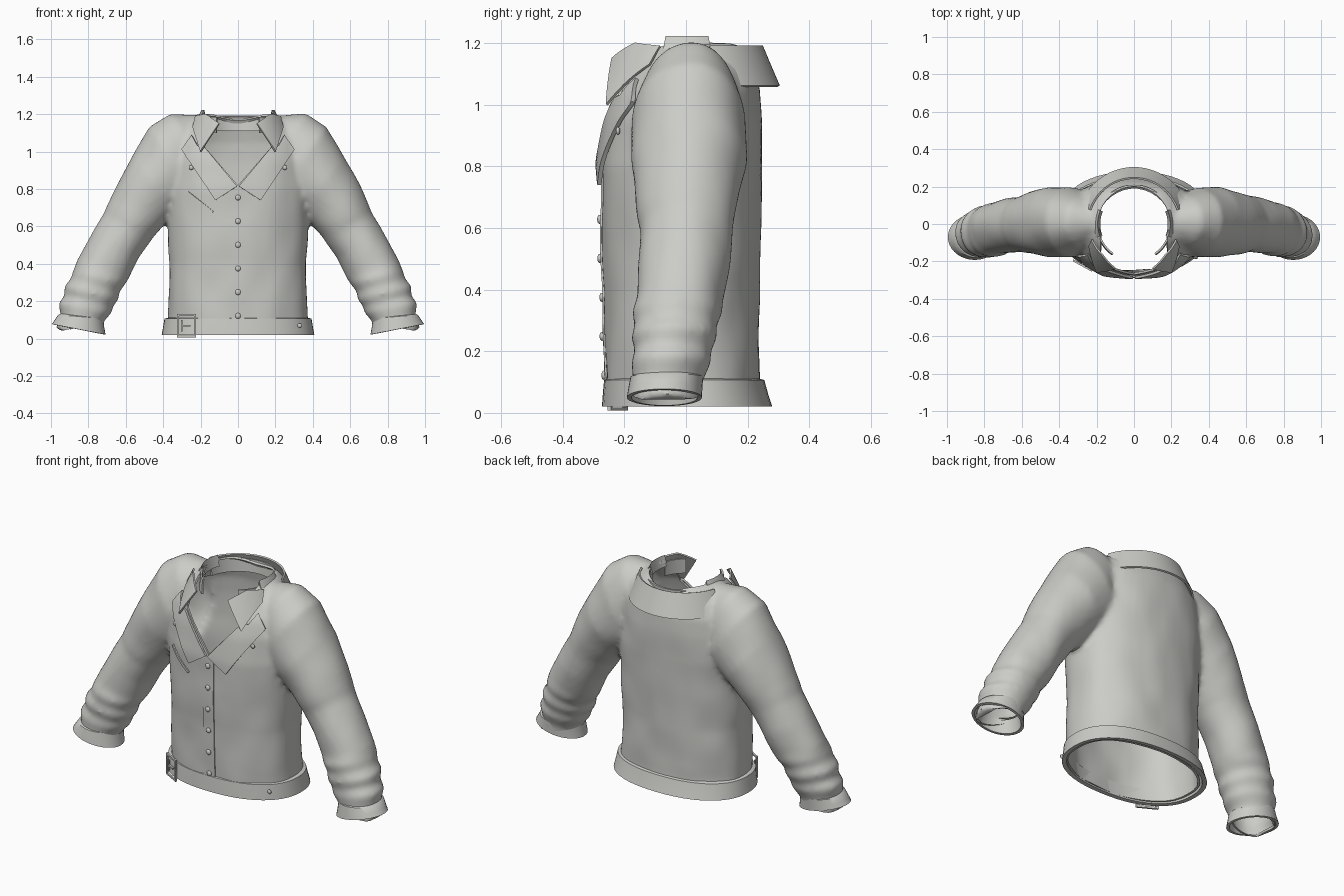
import bpy, bmesh, math
from mathutils import Vector, noise
from mathutils.bvhtree import BVHTree

cube = bpy.data.objects.get("Cube")
if cube:
    bpy.data.objects.remove(cube, do_unlink=True)

CLOTH = (0.6, 0.6, 0.575, 1)
mat = bpy.data.materials.new("grey_cloth")
mat.use_nodes = True
mat.diffuse_color = CLOTH
mat.node_tree.nodes["Principled BSDF"].inputs["Base Color"].default_value = CLOTH


def finish(name, bm, thick=0, offset=0, angle=40):
    """Turn a bmesh into a shaded object, with optional cloth thickness."""
    me = bpy.data.meshes.new(name)
    bm.to_mesh(me)
    bm.free()
    ob = bpy.data.objects.new(name, me)
    bpy.context.scene.collection.objects.link(ob)
    me.materials.append(mat)
    bpy.ops.object.select_all(action='DESELECT')
    ob.select_set(True)
    bpy.context.view_layer.objects.active = ob
    if thick:
        mod = ob.modifiers.new("thickness", 'SOLIDIFY')
        mod.thickness, mod.offset = thick, offset
        bpy.ops.object.modifier_apply(modifier=mod.name)
    bpy.ops.object.shade_smooth_by_angle(angle=math.radians(angle))
    return ob


def loft(bm, rings, closed=True, caps=False):
    rows = [[bm.verts.new(p) for p in ring] for ring in rings]
    n = len(rows[0])
    for a, b in zip(rows, rows[1:]):
        for i in range(n if closed else n - 1):
            j = (i + 1) % n
            bm.faces.new((a[i], a[j], b[j], b[i]))
    if caps:
        bm.faces.new(rows[0][::-1])
        bm.faces.new(rows[-1])
    bmesh.ops.recalc_face_normals(bm, faces=bm.faces)


def power(v):
    return math.copysign(abs(v) ** 0.88, v)


def body_ring(z, half, front, back, n=56):
    ring = []
    for i in range(n):
        a = math.tau * i / n
        y = power(math.sin(a))
        mid = (front + back) / 2
        ring.append((half * power(math.cos(a)), mid + y * (back - front) / 2, z))
    return ring


def sleeve_ring(side, outer_x, outer_z, inner_x, inner_z, yc, yh, n=36):
    o, i = Vector((outer_x, 0, outer_z)), Vector((inner_x, 0, inner_z))
    ring = []
    for k in range(n):
        a = math.tau * k / n
        p = (o + i) / 2 + (o - i) / 2 * math.cos(a)
        ring.append((side * p.x, yc + yh * math.sin(a), p.z))
    return ring


# Torso (z, half width, front, back) and sleeve (outer x z, inner x z, y centre, y half)
TORSO = [(0, .382, -.258, .245), (.12, .374, -.262, .238), (.4, .366, -.265, .238),
         (.6, .376, -.273, .243), (.8, .385, -.275, .248), (.95, .375, -.255, .245),
         (1.05, .345, -.23, .24), (1.12, .3, -.195, .222), (1.17, .25, -.165, .2),
         (1.203, .2, -.12, .17)]
SLEEVE = [(.2, 1.195, .12, 1, .01, .09), (.36, 1.2, .15, .9, .01, .145),
          (.475, 1.135, .2, .75, .01, .185), (.57, .97, .33, .67, .01, .188),
          (.66, .8, .4, .6, .005, .168), (.7, .72, .45, .55, 0, .157),
          (.72, .67, .47, .52, 0, .15), (.79, .54, .53, .43, -.005, .147),
          (.86, .42, .585, .32, -.02, .14), (.885, .36, .605, .29, -.03, .148),
          (.895, .32, .635, .25, -.035, .135), (.93, .28, .64, .21, -.04, .142),
          (.925, .23, .67, .17, -.045, .125), (.96, .19, .675, .14, -.05, .13),
          (.95, .12, .72, .09, -.06, .112), (.98, .05, .73, 0, -.065, .112)]

bm = bmesh.new()
loft(bm, [body_ring(*r) for r in TORSO], caps=True)
for side in (-1, 1):
    loft(bm, [sleeve_ring(side, *r) for r in SLEEVE], caps=True)
blank = finish("jacket_body", bm)
for kind in ('REMESH', 'SMOOTH'):
    mod = blank.modifiers.new(kind, kind)
    if kind == 'REMESH':
        mod.mode, mod.voxel_size = 'VOXEL', 0.015
    else:
        mod.factor, mod.iterations = 0.5, 5
    bpy.ops.object.modifier_apply(modifier=mod.name)
bm = bmesh.new()
bm.from_mesh(blank.data)
bpy.data.objects.remove(blank, do_unlink=True)

# Gentle cloth folds
bm.normal_update()
folds = [(v, v.normal * noise.noise(Vector((v.co.x * 7, v.co.y * 7, v.co.z * 5))) * 0.007)
         for v in bm.verts]
for v, shift in folds:
    v.co += shift
surface = BVHTree.FromBMesh(bm)


def cut(point, normal, clear=False, test=None):
    faces = [f for f in bm.faces if test is None or test(f.calc_center_median())]
    geom = {e for f in faces for e in (*f.verts, *f.edges)} | set(faces)
    bmesh.ops.bisect_plane(bm, geom=list(geom), plane_co=point, plane_no=normal,
                           clear_outer=clear, dist=1e-5)


def near_neck(c):
    return abs(c.x) < 0.26 and c.z > 0.78


# Open the hem, the sleeve ends, the round neck and the V at the front
cut((0, 0, 0.03), (0, 0, -1), True, lambda c: abs(c.x) < 0.5)
NECK_Y, NECK_R = 0.008, 0.19
for side in (-1, 1):
    cut((side * .855, 0, .06), (side * -.2, 0, -.98), True, lambda c: c.x * side > 0.55 and c.z < 0.3)
    cut((0, 0, .82), (side, 0, -.87), test=near_neck)
    cut((side * .18, 0, 1), (side, 0, 0), test=near_neck)
STEPS = 32
for i in range(STEPS):
    a = math.tau * i / STEPS
    d = Vector((math.cos(a), math.sin(a), 0))
    cut(Vector((0, NECK_Y, 0)) + d * NECK_R, d,
        test=lambda c: c.z > 0.95 and abs(c.x) < .3 and (c - Vector((0, NECK_Y, c.z))).normalized().dot(d) > 0.9)


def in_opening(c):
    vee = c.y < -0.02 and c.z > 0.82 and abs(c.x) < min(0.18, 0.87 * (c.z - 0.82))
    return vee or (c.z > 0.98 and math.hypot(c.x, c.y - NECK_Y) < NECK_R)


bmesh.ops.delete(bm, geom=[f for f in bm.faces if in_opening(f.calc_center_median())], context='FACES')
finish("jacket_body", bm, 0.012, -1)


# Cloth pieces outlined from the front and laid over the chest or collar cone
def on_body(x, z):
    hit = surface.ray_cast(Vector((x, -1, z)), Vector((0, 1, 0)))[0]
    return hit.y if hit else -0.2


def on_collar(x, z):
    r = 0.24 + (1.19 - z) * 0.45
    return -math.sqrt(max(r * r - x * x, 0.003))


def patch(name, outline, lift, thick, height=on_body):
    pb = bmesh.new()
    pb.faces.new([pb.verts.new((x, 0, z)) for x, z in outline])
    bmesh.ops.triangulate(pb, faces=pb.faces)
    for i in range(-20, 64):
        for axis in ((1, 0, 0), (0, 0, 1)):
            bmesh.ops.bisect_plane(pb, geom=pb.verts[:] + pb.edges[:] + pb.faces[:],
                                   plane_co=Vector(axis) * i * 0.02, plane_no=axis, dist=1e-5)
    for v in pb.verts:
        v.co.y = height(v.co.x, v.co.z) - lift
    bmesh.ops.recalc_face_normals(pb, faces=pb.faces)
    finish(name, pb, thick)


LAPEL = [(.005, .815), (.12, .74), (.3, 1.01), (.245, 1.085), (.215, 1.03), (.175, 1.02)]
POINT = [(.17, 1.2), (.1, 1.15), (.2, 1), (.24, 1.13), (.225, 1.19)]
for side, label in ((-1, "right"), (1, "left")):
    patch(label + "_lapel", [(side * x, z) for x, z in LAPEL], 0.014, 0.014)
    patch(label + "_collar_point", [(side * x, z) for x, z in POINT], 0, 0.01, on_collar)
patch("button_placket", [(-.035, .1), (.035, .1), (.035, .78), (0, .82), (-.035, .78)], 0.002, 0.007)
patch("pocket_welt", [(-.28, .775), (-.265, .787), (-.13, .68), (-.142, .67)], 0.002, 0.008)


# Collar bands swept round the neck
def band(name, start, end, profile, thick=0.01):
    b = bmesh.new()
    angles = [math.radians(start + (end - start) * i / 28) for i in range(29)]
    loft(b, [[(r * math.cos(a), r * math.sin(a), z) for a in angles] for r, z in profile], closed=False)
    finish(name, b, thick)


band("back_collar_flap", 18, 162, [(.245, 1.19), (.27, 1.13), (.3, 1.06)])
band("collar_stand", 10, 170, [(.2, 1.11), (.205, 1.185)])
for label, turn in (("left", 0), ("right", 1)):
    for part, a, b, prof in (("front_stand", -55, -20, [(.2, 1.1), (.195, 1.185)]),
                             ("neck_ridge", -20, 22, [(.215, 1.17), (.195, 1.218), (.185, 1.16)])):
        band(label + "_" + part, 180 - b if turn else a, 180 - a if turn else b, prof)

# Waistband and cuffs
HEM = [(.112, .372, -.255, .235), (.107, .393, -.266, .254), (.06, .401, -.27, .267),
       (.02, .408, -.273, .28), (.022, .385, -.25, .255), (.1, .372, -.248, .235)]
bm = bmesh.new()
loft(bm, [body_ring(*r) for r in HEM])
finish("waistband", bm)
CUFF = [(.945, .135, .735, .112, -.062, .105), (.962, .127, .72, .108, -.062, .118),
        (.98, .1, .715, .06, -.067, .12), (.995, .078, .708, .022, -.07, .122),
        (.98, .074, .725, .024, -.07, .107), (.94, .12, .74, .1, -.062, .1)]
for side, label in ((-1, "right"), (1, "left")):
    bm = bmesh.new()
    loft(bm, [sleeve_ring(side, *r) for r in CUFF])
    finish(label + "_cuff", bm)


# Buttons and studs
def stud(name, x, z, lift, r=0.015):
    b = bmesh.new()
    bmesh.ops.create_uvsphere(b, u_segments=14, v_segments=8, radius=r)
    bmesh.ops.scale(b, verts=b.verts, vec=(1, 0.55, 1))
    bmesh.ops.translate(b, verts=b.verts, vec=(x, on_body(x, z) - lift, z))
    finish(name, b, angle=60)


for i in range(6):
    stud("button", 0, 0.122 + i * 0.1265, 0.008)
stud("waistband_stud", 0.33, 0.07, 0.032, 0.012)
for side in (-1, 1):
    stud("lapel_stud", side * 0.25, 0.915, 0.012, 0.013)

# Buckle frame, prong and belt keeper
bm = bmesh.new()
for x, z, w, h in ((-.275, .126, .1, .01), (-.275, .012, .1, .01), (-.32, .069, .01, .114),
                   (-.23, .069, .01, .114), (-.28, .069, .05, .01), (-.3, .069, .008, .06)):
    made = bmesh.ops.create_cube(bm, size=1)["verts"]
    bmesh.ops.scale(bm, verts=made, vec=(w, 0.012, h))
    for v in made:
        v.co += Vector((x, -0.222 - (v.co.x + x + .275) * 0.55, z))
finish("belt_buckle", bm, angle=30)
